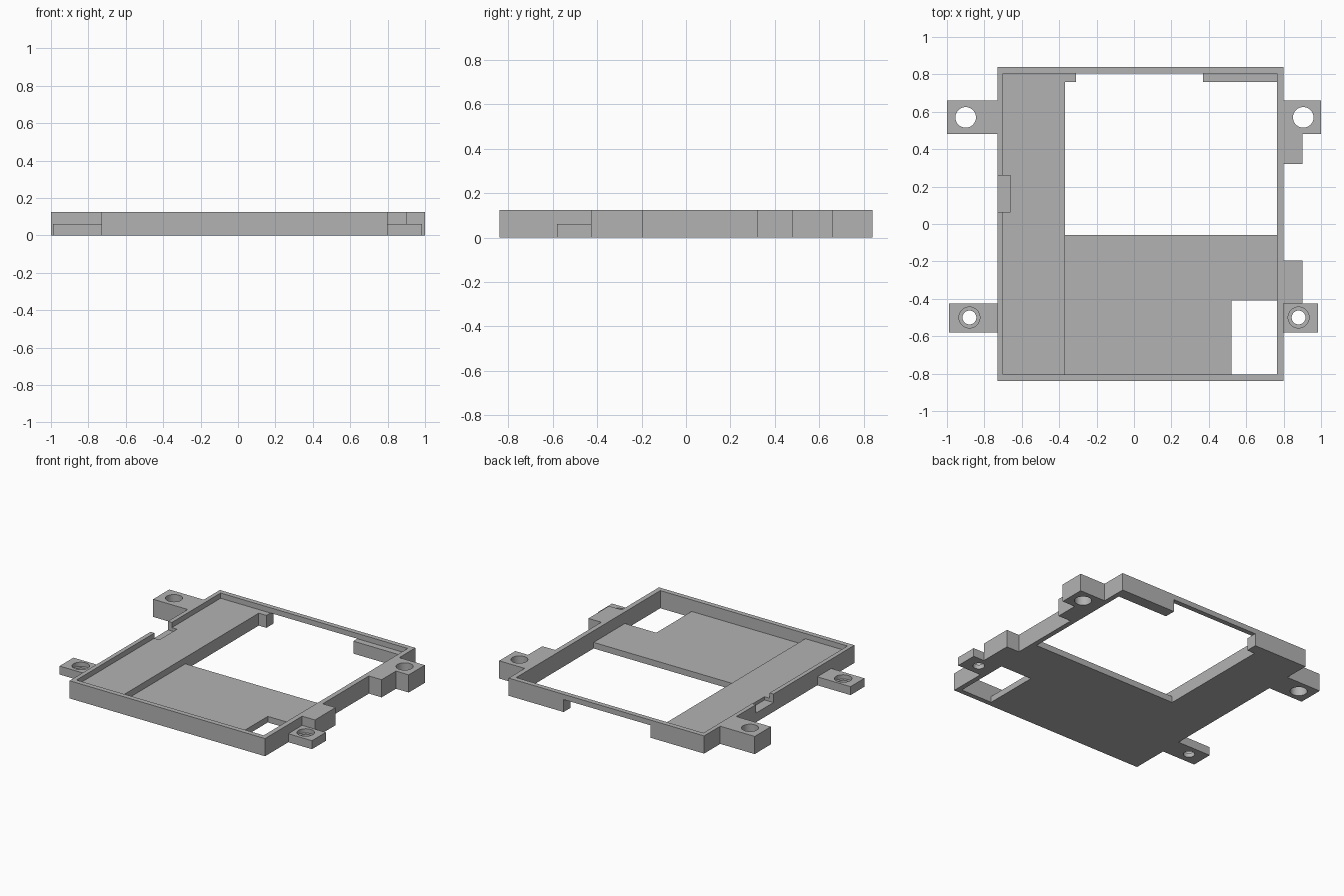
import bpy

default = bpy.data.objects.get("Cube")
if default:
    bpy.data.objects.remove(default, do_unlink=True)

TOP = 0.125      # rim height
SHELF = 0.088    # raised side shelf
FLOOR = 0.043    # thin floor plate
LOW = 0.06       # front lugs
OVER = 0.2       # cutter overshoot

grey = bpy.data.materials.new("grey_plastic")
grey.use_nodes = True
grey.diffuse_color = (0.45, 0.45, 0.45, 1)
grey.node_tree.nodes["Principled BSDF"].inputs["Base Color"].default_value = (0.45, 0.45, 0.45, 1)


def box(name, x, y, z):
    """Box given by its (min, max) extent on each axis."""
    bpy.ops.mesh.primitive_cube_add(size=1, location=[sum(r) / 2 for r in (x, y, z)])
    ob = bpy.context.object
    ob.name = name
    ob.scale = [r[1] - r[0] for r in (x, y, z)]
    bpy.ops.object.transform_apply(location=True, rotation=False, scale=True)
    return ob


def cylinder(name, x, y, radius, z):
    bpy.ops.mesh.primitive_cylinder_add(vertices=48, radius=radius, depth=z[1] - z[0],
                                        location=(x, y, sum(z) / 2))
    bpy.ops.object.transform_apply(location=True, rotation=False, scale=True)
    bpy.context.object.name = name
    return bpy.context.object


def combine(target, other, operation):
    """Apply a boolean and discard the helper."""
    bpy.context.view_layer.objects.active = target
    mod = target.modifiers.new(operation.lower(), 'BOOLEAN')
    mod.operation, mod.solver, mod.object = operation, 'EXACT', other
    bpy.ops.object.modifier_apply(modifier=mod.name)
    bpy.data.objects.remove(other, do_unlink=True)


# Solid block for the tray
tray = box("mounting_tray", (-0.73, 0.80), (-0.84, 0.84), (0, TOP))

# Lugs and side blocks, sunk slightly into the rim
blocks = [
    ("back_right_lug", (-1.0, -0.715), (0.48, 0.66), TOP),
    ("back_left_lug", (0.785, 1.0), (0.48, 0.66), TOP),
    ("back_side_block", (0.785, 0.90), (0.32, 0.50), TOP),
    ("front_side_block", (0.785, 0.90), (-0.425, -0.195), TOP),
    ("front_right_lug", (-0.99, -0.715), (-0.58, -0.425), LOW),
    ("front_left_lug", (0.785, 0.985), (-0.58, -0.425), LOW),
]
for name, x, y, height in blocks:
    combine(tray, box(name, x, y, (0, height)), 'UNION')

# Recesses and openings
through = (-OVER, TOP + OVER)
cuts = [
    ("shelf_recess", (-0.70, 0.765), (-0.805, 0.805), (SHELF, TOP + OVER)),
    ("floor_recess", (-0.37, 0.765), (-0.805, 0.0), (FLOOR, TOP + OVER)),
    ("main_opening", (-0.37, 0.765), (-0.06, 0.76), through),
    ("corner_opening", (0.52, 0.765), (-0.805, -0.41), through),
    ("back_slot", (-0.31, 0.37), (0.70, 0.90), (-OVER, SHELF)),
    ("side_notch", (-0.80, -0.66), (0.065, 0.26), (0.065, TOP + OVER)),
]
for name, x, y, z in cuts:
    combine(tray, box(name, x, y, z), 'DIFFERENCE')

# Screw holes, the front pair counterbored
for x in (-0.90, 0.905):
    combine(tray, cylinder("back_hole", x, 0.57, 0.055, through), 'DIFFERENCE')
for x in (-0.88, 0.88):
    combine(tray, cylinder("front_hole", x, -0.50, 0.037, through), 'DIFFERENCE')
    combine(tray, cylinder("counterbore", x, -0.50, 0.056, (LOW / 2, TOP)), 'DIFFERENCE')

tray.data.materials.clear()
tray.data.materials.append(grey)
for poly in tray.data.polygons:
    poly.material_index = 0

# Smooth hole walls, sharp edges elsewhere
bpy.ops.object.select_all(action='DESELECT')
tray.select_set(True)
bpy.context.view_layer.objects.active = tray
bpy.ops.object.shade_smooth_by_angle()
